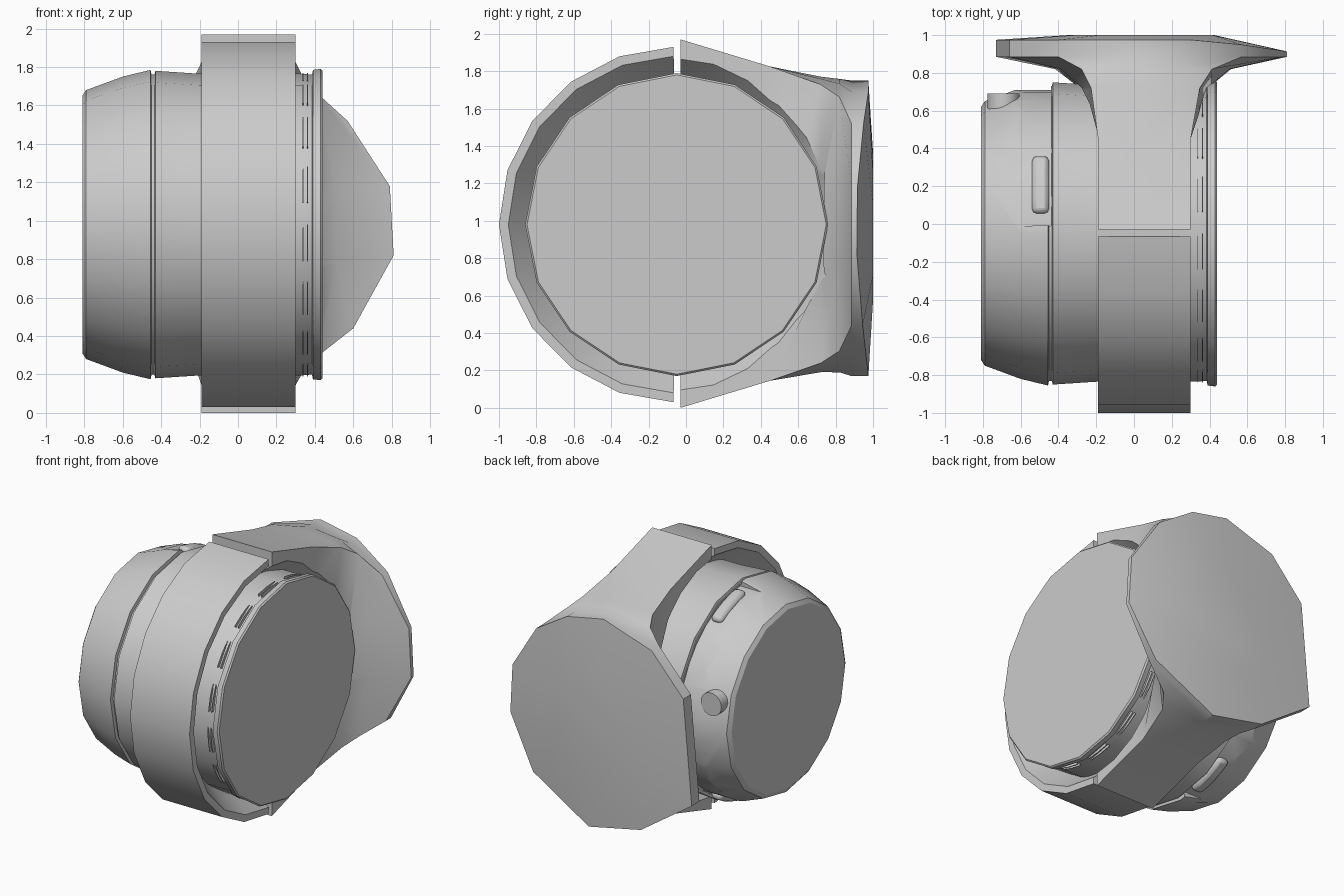
import bpy, bmesh
from math import radians, cos, sin, pi

cube = bpy.data.objects.get("Cube")
if cube:
    bpy.data.objects.remove(cube, do_unlink=True)

CY, CZ = -0.05, 0.98      # axis of the drum

grey = bpy.data.materials.new("plain_grey")
grey.use_nodes = True
grey.diffuse_color = (0.6, 0.6, 0.6, 1)
grey.node_tree.nodes["Principled BSDF"].inputs["Base Color"].default_value = (0.6, 0.6, 0.6, 1)


def smooth(ob, angle=30):
    bpy.ops.object.select_all(action='DESELECT')
    ob.select_set(True)
    bpy.context.view_layer.objects.active = ob
    bpy.ops.object.shade_smooth_by_angle(angle=radians(angle))


def finish(name, bm, angle=30):
    bmesh.ops.remove_doubles(bm, verts=bm.verts, dist=0.0005)
    bmesh.ops.recalc_face_normals(bm, faces=bm.faces)
    mesh = bpy.data.meshes.new(name)
    bm.to_mesh(mesh)
    bm.free()
    mesh.materials.append(grey)
    ob = bpy.data.objects.new(name, mesh)
    bpy.context.collection.objects.link(ob)
    smooth(ob, angle)
    return ob


def loft(bm, rings):
    """Join rings of vertices with quads and cap both ends."""
    count = len(rings[0])
    bm.faces.new(rings[0])
    bm.faces.new(rings[-1])
    for a, b in zip(rings, rings[1:]):
        for i in range(count):
            j = (i + 1) % count
            bm.faces.new((a[i], a[j], b[j], b[i]))


def sweep(name, profile, start=0, end=360, steps=16):
    """Turn an (x, radius) outline around the drum axis; a full turn starts and ends on the axis."""
    full = end - start == 360
    bm = bmesh.new()
    rings = []
    for k in range(steps if full else steps + 1):
        a = radians(start + (end - start) * k / steps)
        rings.append([bm.verts.new((x, CY + r * cos(a), CZ + r * sin(a))) for x, r in profile])
    if full:
        for k in range(steps):
            a, b = rings[k], rings[(k + 1) % steps]
            for i in range(len(profile) - 1):
                bm.faces.new((a[i], a[i + 1], b[i + 1], b[i]))
    else:
        loft(bm, rings)
    return finish(name, bm)


def block(x0, x1, r0, r1):
    return [(x0, r0), (x0, r1), (x1, r1), (x1, r0)]


def carve(ob, cutter, angle=30):
    """Subtract the cutter and remove it."""
    cut = ob.modifiers.new("carve", 'BOOLEAN')
    cut.object = cutter
    cut.solver = 'EXACT'
    bpy.context.view_layer.objects.active = ob
    bpy.ops.object.modifier_apply(modifier=cut.name)
    bpy.data.objects.remove(cutter, do_unlink=True)
    smooth(ob, angle)


# drum body with a groove and an end flange, and a shallow recess around its back
drum = sweep("drum_body", [
    (-0.81, 0), (-0.81, 0.67), (-0.79, 0.7), (-0.6, 0.77), (-0.455, 0.805),
    (-0.45, 0.78), (-0.435, 0.78), (-0.43, 0.8), (-0.2, 0.785), (0.33, 0.785),
    (0.385, 0.78), (0.39, 0.805), (0.43, 0.81), (0.44, 0.8), (0.44, 0)])
carve(drum, sweep("recess_cutter", block(-0.64, -0.44, 0.76, 0.9), -87, 87))

# rounded bars in the recess, above and below
for name, mid in (("upper_bar", 70), ("lower_bar", -70)):
    bar = sweep(name, block(-0.54, -0.45, 0.72, 0.79), mid - 12, mid + 12, 4)
    bevel = bar.modifiers.new("rounding", 'BEVEL')
    bevel.width = 0.025
    bevel.segments = 2

# thin ribs around the flange
for k in range(16):
    for x in (0.335, 0.36):
        sweep("flange_rib", block(x, x + 0.005, 0.76, 0.79), k * 22.5, k * 22.5 + 14, 2)

# round button at the back
bpy.ops.mesh.primitive_cylinder_add(vertices=20, radius=0.085, depth=0.16,
                                    location=(-0.69, 0.61, 1.19), rotation=(pi / 2, 0, 0))
button = bpy.context.object
button.name = "round_button"
button.data.materials.append(grey)
smooth(button)

# front half of the clamp band, hollowed towards both rims
sweep("front_band", [(-0.19, 0.9), (-0.19, 0.95), (0.3, 0.95), (0.3, 0.9),
                     (0.13, 0.76), (-0.02, 0.76)], 91, 269, 10)

# rear clamp flaring into the mounting plate: plate outline (x, z) and matching block corner (u, v)
outline = [
    ((0, 1.75), (0, 1)), ((0.3, 1.69), (0.7, 1)), ((0.57, 1.52), (1, 1)),
    ((0.79, 1.18), (1, 0.3)), ((0.81, 0.82), (1, -0.3)), ((0.6, 0.44), (1, -1)),
    ((0.12, 0.17), (0, -1)), ((-0.31, 0.26), (-1, -1)), ((-0.73, 0.55), (-1, -0.4)),
    ((-0.66, 1.33), (-1, 0.4)), ((-0.4, 1.62), (-1, 1))]
bm = bmesh.new()
rings = []
# depth, half height of the block, blend towards the plate, bend of the left edge
for y, half, blend, bend in ((-0.03, 0.985, 0, 0), (0.45, 0.84, 0, 0), (0.72, 0.79, 0.18, 0),
                             (0.82, 0.78, 0.42, 0), (0.885, 0.78, 1, 0), (0.975, 0.78, 1, 0.06)):
    ring = []
    for (px, pz), (u, v) in outline:
        bx, bz = 0.055 + 0.245 * u, 0.985 + half * v
        drop = bend * max(0, px - 0.4) / 0.4
        ring.append(bm.verts.new((bx + (px - bx) * blend, y - drop, bz + (pz - bz) * blend)))
    rings.append(ring)
rings.append([bm.verts.new((0.04 + (p[0] - 0.04) * 0.5, 1.0, CZ + (p[1] - CZ) * 0.5))
              for p, _ in outline])
loft(bm, rings)
clamp = finish("rear_clamp_and_plate", bm, 35)

# hollow the clamp around the drum, flatter towards the plate
hollow = sweep("hollow_cutter", [(-0.3, 0), (-0.3, 0.97), (-0.02, 0.76), (0.13, 0.76),
                                 (0.41, 0.97), (0.41, 0)], steps=24)
hollow.scale.y = 0.86
hollow.location.y = CY * (1 - 0.86)
bpy.context.view_layer.update()
carve(clamp, hollow, 35)
